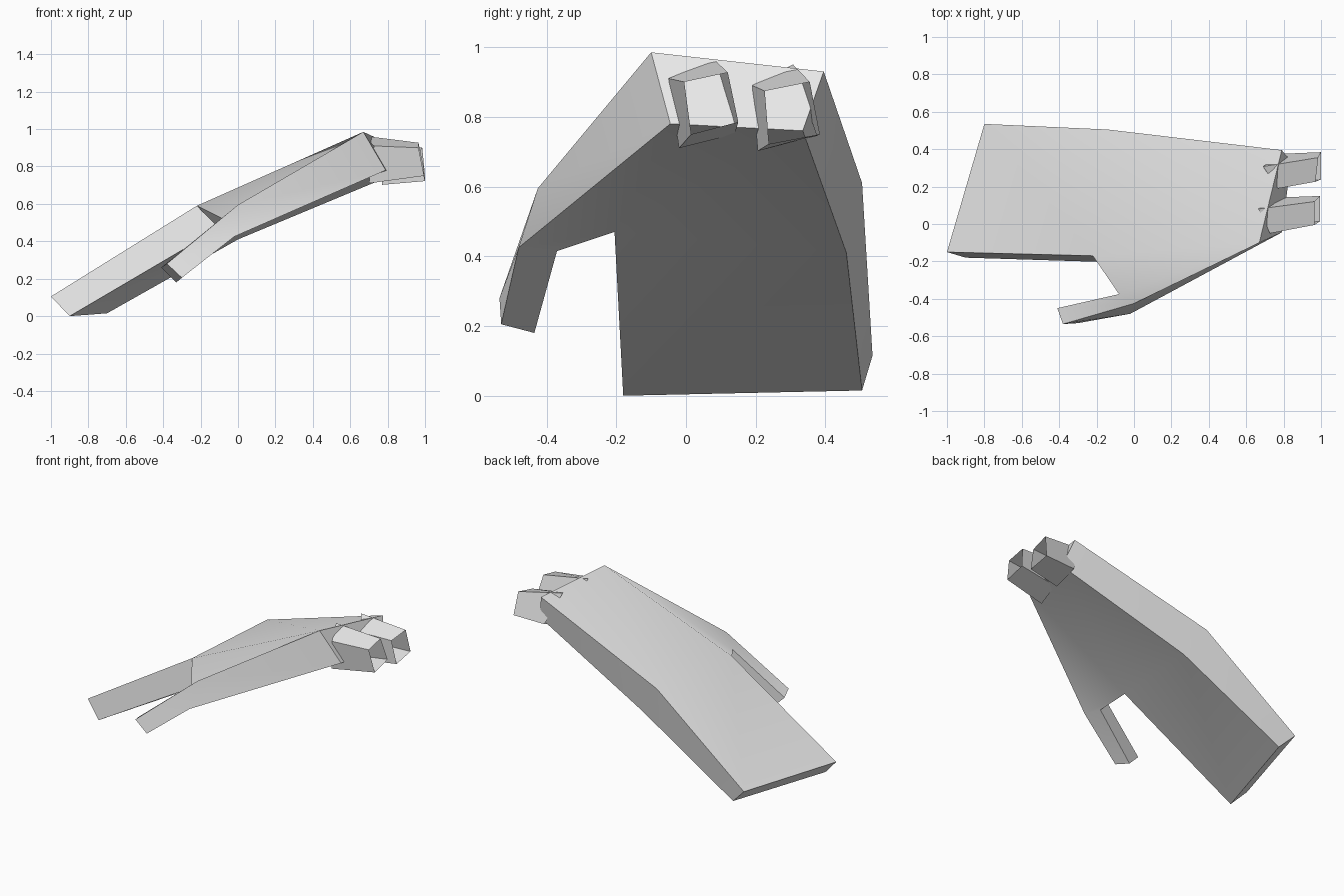
import bpy
import bmesh
import math

cube = bpy.data.objects.get("Cube")
if cube:
    bpy.data.objects.remove(cube, do_unlink=True)

# One plain grey for the whole model
grey = bpy.data.materials.new("light_grey")
grey.use_nodes = True
grey.diffuse_color = (0.8, 0.8, 0.8, 1)
grey.node_tree.nodes["Principled BSDF"].inputs["Base Color"].default_value = (0.8, 0.8, 0.8, 1)


def bridge(bm, a, b, skip=()):
    """Join two four-point rings with quads, leaving out the skipped sides."""
    for i in range(4):
        if i not in skip:
            j = (i + 1) % 4
            bm.faces.new((a[i], a[j], b[j], b[i]))


def ring(bm, points):
    return [bm.verts.new(p) for p in points]


def finish(bm, name):
    bmesh.ops.recalc_face_normals(bm, faces=bm.faces)
    mesh = bpy.data.meshes.new(name)
    bm.to_mesh(mesh)
    bm.free()
    mesh.materials.append(grey)
    obj = bpy.data.objects.new(name, mesh)
    bpy.context.collection.objects.link(obj)
    bpy.ops.object.select_all(action='DESELECT')
    bpy.context.view_layer.objects.active = obj
    obj.select_set(True)
    bpy.ops.object.shade_smooth_by_angle(angle=math.radians(30))
    return obj


# Palm: rings run top front, bottom front, bottom back, top back
bm = bmesh.new()
tip = ring(bm, [(-1, -0.15, 0.105), (-0.9, -0.18, 0.0), (-0.7, 0.505, 0.015), (-0.8, 0.535, 0.115)])
mid = ring(bm, [(-0.22, -0.17, 0.59), (-0.1, -0.205, 0.47), (0, 0.46, 0.41), (-0.14, 0.505, 0.61)])
end = ring(bm, [(0.67, -0.1, 0.985), (0.79, -0.045, 0.78), (0.84, 0.335, 0.76), (0.79, 0.395, 0.93)])
bridge(bm, tip, mid)
bridge(bm, mid, end, skip=(0,))
bm.faces.new(tip)
bm.faces.new(end)

# Thumb branching from the front: inner top, inner bottom, outer bottom, outer top
bend = ring(bm, [(-0.08, -0.375, 0.52), (-0.05, -0.37, 0.415), (-0.02, -0.48, 0.425), (0, -0.425, 0.595)])
nail = ring(bm, [(-0.41, -0.45, 0.26), (-0.33, -0.435, 0.18), (-0.3, -0.53, 0.205), (-0.38, -0.535, 0.28)])
bridge(bm, [mid[0], mid[1], end[1], end[0]], bend, skip=())
bridge(bm, bend, nail)
bm.faces.new(nail)
finish(bm, "palm_and_thumb")


# Open square sleeves: rings run top front, bottom front, bottom back, top back
def sleeve(name, base, mouth):
    bm = bmesh.new()
    bridge(bm, ring(bm, base), ring(bm, mouth))
    finish(bm, name)


sleeve("front_sleeve",
       [(0.727, -0.05, 0.91), (0.70, -0.02, 0.71), (0.73, 0.14, 0.75), (0.665, 0.08, 0.965)],
       [(0.965, -0.005, 0.90), (0.995, 0.015, 0.75), (0.995, 0.15, 0.785), (0.965, 0.12, 0.927)])
sleeve("back_sleeve",
       [(0.77, 0.19, 0.89), (0.77, 0.206, 0.702), (0.78, 0.375, 0.745), (0.69, 0.307, 0.95)],
       [(0.97, 0.226, 0.874), (1.0, 0.238, 0.722), (1.0, 0.384, 0.75), (0.985, 0.355, 0.9)])
